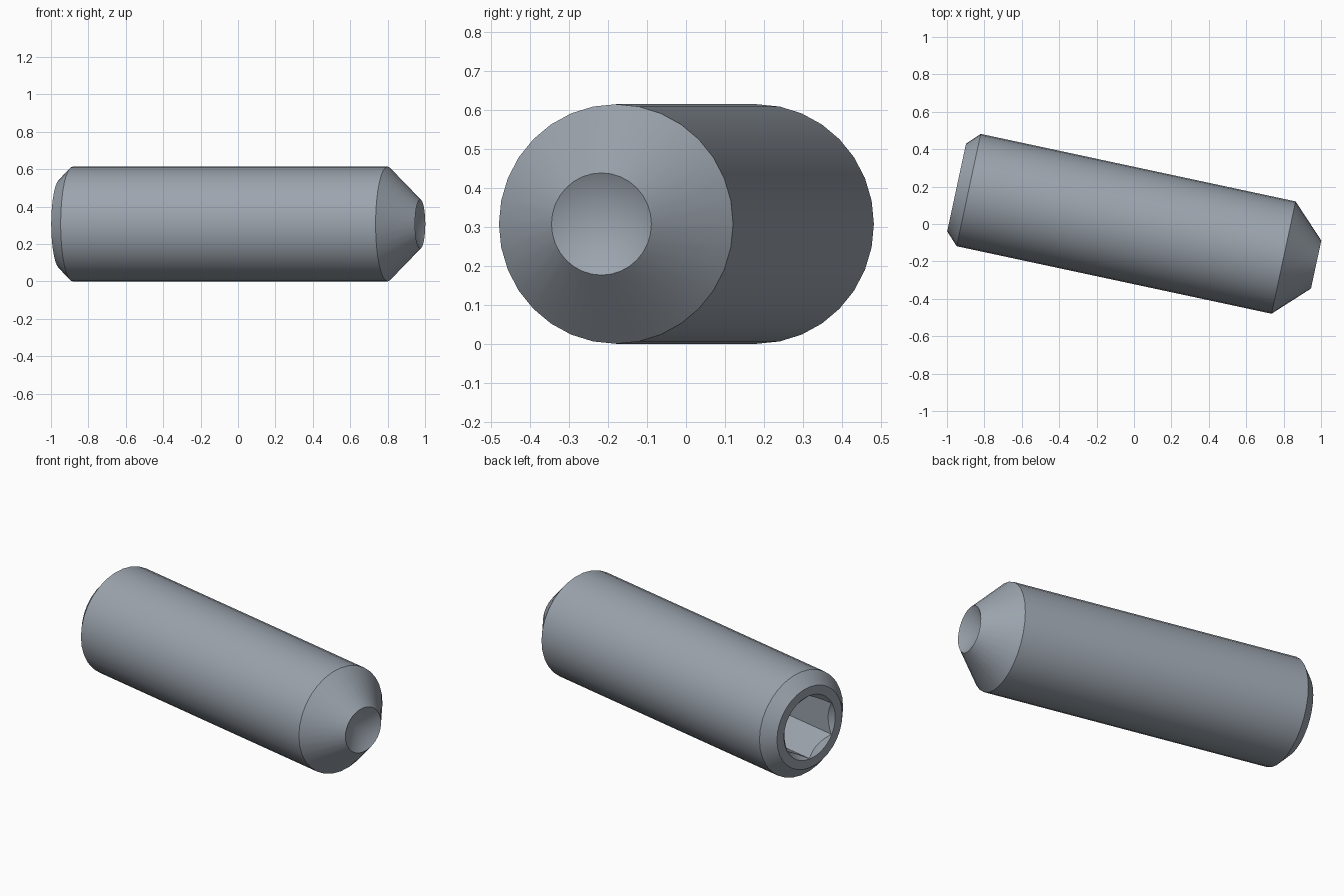
import bpy
import bmesh
from math import cos, sin, pi, radians

cube = bpy.data.objects.get("Cube")
if cube:
    bpy.data.objects.remove(cube, do_unlink=True)

SIDES = 32          # body facets
SOCKET_SIDES = 48   # socket facets, a multiple of six
RADIUS = 0.307
HEAD, TIP = -0.97, 0.996
APOTHEM, RIM, DEPTH = 0.161, 0.188, 0.37

steel = bpy.data.materials.new("blue_grey_steel")
steel.use_nodes = True
colour = (0.33, 0.37, 0.42, 1)
steel.diffuse_color = colour
steel.node_tree.nodes["Principled BSDF"].inputs["Base Color"].default_value = colour

bm = bmesh.new()


def ring(sides, place):
    """Ring around the x axis; place(angle) gives (x, radius)."""
    verts = []
    for i in range(sides):
        a = 2 * pi * i / sides
        x, r = place(a)
        verts.append(bm.verts.new((x, r * sin(a), r * cos(a))))
    return verts


def skin(rings):
    for a, b in zip(rings, rings[1:]):
        for i in range(len(a)):
            j = (i + 1) % len(a)
            bm.faces.new((a[i], a[j], b[j], b[i]))


def cap(loop, x):
    """Cone from a ring to a point on the axis."""
    apex = bm.verts.new((x, 0, 0))
    for i in range(len(loop)):
        bm.faces.new((loop[i], loop[(i + 1) % len(loop)], apex))


def hex_radius(a):
    return APOTHEM / cos(a % (pi / 3) - pi / 6)


# Body: chamfered head end, cylinder, tapered tip
profile = [(HEAD, 0.24), (-0.904, RADIUS), (0.818, RADIUS), (TIP, 0.131)]
body = [ring(SIDES, lambda a, p=p: p) for p in profile]
skin(body)

# Conical cup in the tip
cap(body[-1], TIP - 0.075)

# Hex socket with a countersunk mouth, straight walls and a drilled bottom
mouth = ring(SOCKET_SIDES, lambda a: (HEAD, RIM))
scallop = ring(SOCKET_SIDES, lambda a: (HEAD + RIM - hex_radius(a), hex_radius(a)))
floor = ring(SOCKET_SIDES, lambda a: (HEAD + DEPTH, hex_radius(a)))
skin([mouth, scallop, floor])
cap(floor, HEAD + DEPTH + 0.09)

# Flat annulus between the chamfer and the socket mouth
edges = [bm.edges.get((loop[i - 1], loop[i]))
         for loop in (body[0], mouth) for i in range(len(loop))]
bmesh.ops.triangle_fill(bm, use_beauty=True, edges=edges, normal=(-1, 0, 0))
bmesh.ops.recalc_face_normals(bm, faces=bm.faces)

mesh = bpy.data.meshes.new("set_screw")
bm.to_mesh(mesh)
bm.free()
mesh.materials.append(steel)
screw = bpy.data.objects.new("set_screw", mesh)
bpy.context.collection.objects.link(screw)
screw.rotation_euler.z = radians(-12.1)
screw.location = (0, -0.008, RADIUS)

bpy.ops.object.select_all(action='DESELECT')
screw.select_set(True)
bpy.context.view_layer.objects.active = screw
bpy.ops.object.shade_smooth_by_angle(angle=radians(30))
